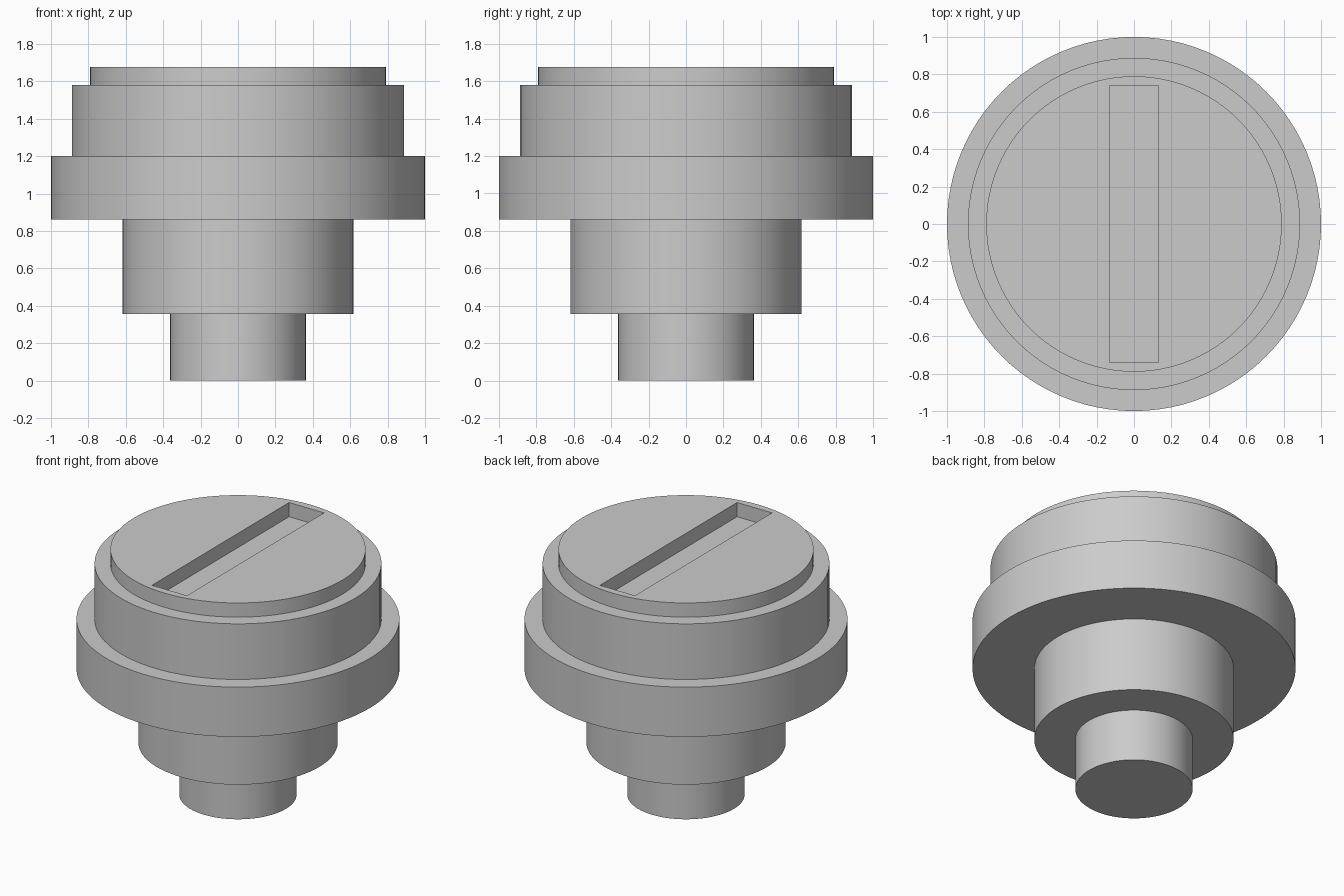
import bpy
import bmesh
import math

cube = bpy.data.objects.get("Cube")
if cube:
    bpy.data.objects.remove(cube, do_unlink=True)

SIDES = 96

grey = bpy.data.materials.new("plain grey")
grey.use_nodes = True
colour = (0.6, 0.6, 0.6, 1)
grey.diffuse_color = colour
grey.node_tree.nodes["Principled BSDF"].inputs["Base Color"].default_value = colour


def add_object(name, bm):
    mesh = bpy.data.meshes.new(name)
    bmesh.ops.recalc_face_normals(bm, faces=bm.faces[:])
    bm.to_mesh(mesh)
    bm.free()
    mesh.materials.append(grey)
    obj = bpy.data.objects.new(name, mesh)
    bpy.context.collection.objects.link(obj)
    return obj


# Stepped body: (radius, top height) of each tier, from the stem up to the cap
tiers = [(0.363, 0.355), (0.617, 0.86), (1.0, 1.2), (0.888, 1.58), (0.79, 1.677)]
profile = [(0, 0)]
bottom = 0
for radius, top in tiers:
    profile += [(radius, bottom), (radius, top)]
    bottom = top
profile.append((0, bottom))

bm = bmesh.new()
points = [bm.verts.new((r, 0, z)) for r, z in profile]
edges = [bm.edges.new(pair) for pair in zip(points, points[1:])]
bmesh.ops.spin(bm, geom=points + edges, cent=(0, 0, 0), axis=(0, 0, 1),
               angle=math.tau, steps=SIDES, use_duplicate=False)
bmesh.ops.remove_doubles(bm, verts=bm.verts[:], dist=0.0005)
body = add_object("stepped_plug", bm)

# Straight slot sunk into the cap down to the tier below
bm = bmesh.new()
bmesh.ops.create_cube(bm, size=1)
bmesh.ops.scale(bm, verts=bm.verts[:], vec=(0.264, 1.48, 0.2))
bmesh.ops.translate(bm, verts=bm.verts[:], vec=(0, 0, 1.68))
cutter = add_object("slot_cutter", bm)
cutter.hide_render = True

cut = body.modifiers.new("slot", "BOOLEAN")
cut.operation = "DIFFERENCE"
cut.solver = "EXACT"
cut.object = cutter

bpy.ops.object.select_all(action="DESELECT")
body.select_set(True)
bpy.context.view_layer.objects.active = body
bpy.ops.object.modifier_apply(modifier=cut.name)
bpy.data.objects.remove(cutter, do_unlink=True)

# Smooth walls with crisp steps
bpy.ops.object.shade_smooth_by_angle(angle=math.radians(30))
